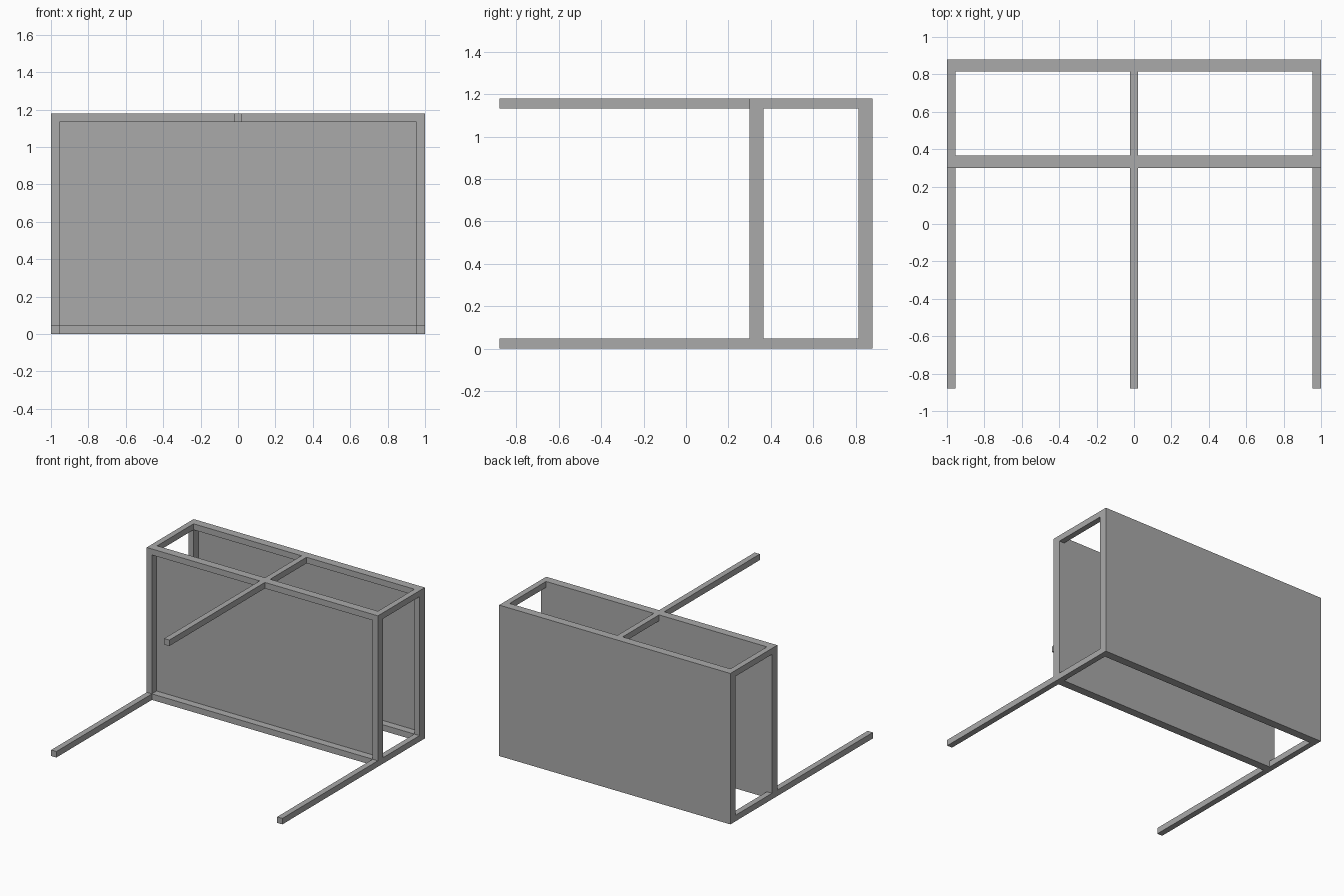
import bpy

cube = bpy.data.objects.get("Cube")
if cube:
    bpy.data.objects.remove(cube, do_unlink=True)

# One plain grey finish for everything
grey = bpy.data.materials.new("plain grey")
grey.use_nodes = True
colour = (0.4, 0.4, 0.4, 1)
grey.diffuse_color = colour
grey.node_tree.nodes["Principled BSDF"].inputs["Base Color"].default_value = colour

HEIGHT, HALF_WIDTH = 1.18, 1.0
BAR, RAIL = 0.045, 0.047          # bar width and rail height
DEPTH, SHEET = 0.065, 0.006       # frame depth and panel thickness
FRONT, BACK, REACH = 0.30, 0.815, -0.88
INNER = HALF_WIDTH - BAR


def box(name, x, y, z):
    """Axis-aligned box from (low, high) pairs."""
    bpy.ops.mesh.primitive_cube_add(size=1)
    ob = bpy.context.object
    ob.name = name
    for v in ob.data.vertices:
        v.co = [lo if c < 0 else hi for c, (lo, hi) in zip(v.co, (x, y, z))]
    ob.data.materials.append(grey)
    return ob


TOP = (HEIGHT - RAIL, HEIGHT)
BOTTOM = (0, RAIL)
SIDES = {"left": (INNER, HALF_WIDTH), "right": (-HALF_WIDTH, -INNER)}

# Two upright rectangular frames, each with a thin panel flush with its back
for name, y0 in (("front", FRONT), ("back", BACK)):
    span = (y0, y0 + DEPTH)
    box(f"{name}_top_rail", (-HALF_WIDTH, HALF_WIDTH), span, TOP)
    box(f"{name}_bottom_rail", (-INNER, INNER), span, BOTTOM)
    for side, x in SIDES.items():
        box(f"{name}_{side}_post", x, span, (RAIL, HEIGHT - RAIL))
    box(f"{name}_panel", (-INNER, INNER), (y0 + DEPTH - SHEET, y0 + DEPTH),
        (RAIL, HEIGHT - RAIL))

# Side rails joining the frames; the bottom ones run on forward as feet
for side, x in SIDES.items():
    box(f"{side}_top_side_rail", x, (FRONT + DEPTH, BACK), TOP)
    box(f"{side}_foot_rail", x, (REACH, BACK + DEPTH), BOTTOM)

# Central bar across the top, reaching forward
centre = (-BAR / 2, BAR / 2)
box("centre_bar_front", centre, (REACH, FRONT), TOP)
box("centre_bar_middle", centre, (FRONT + DEPTH, BACK), TOP)
